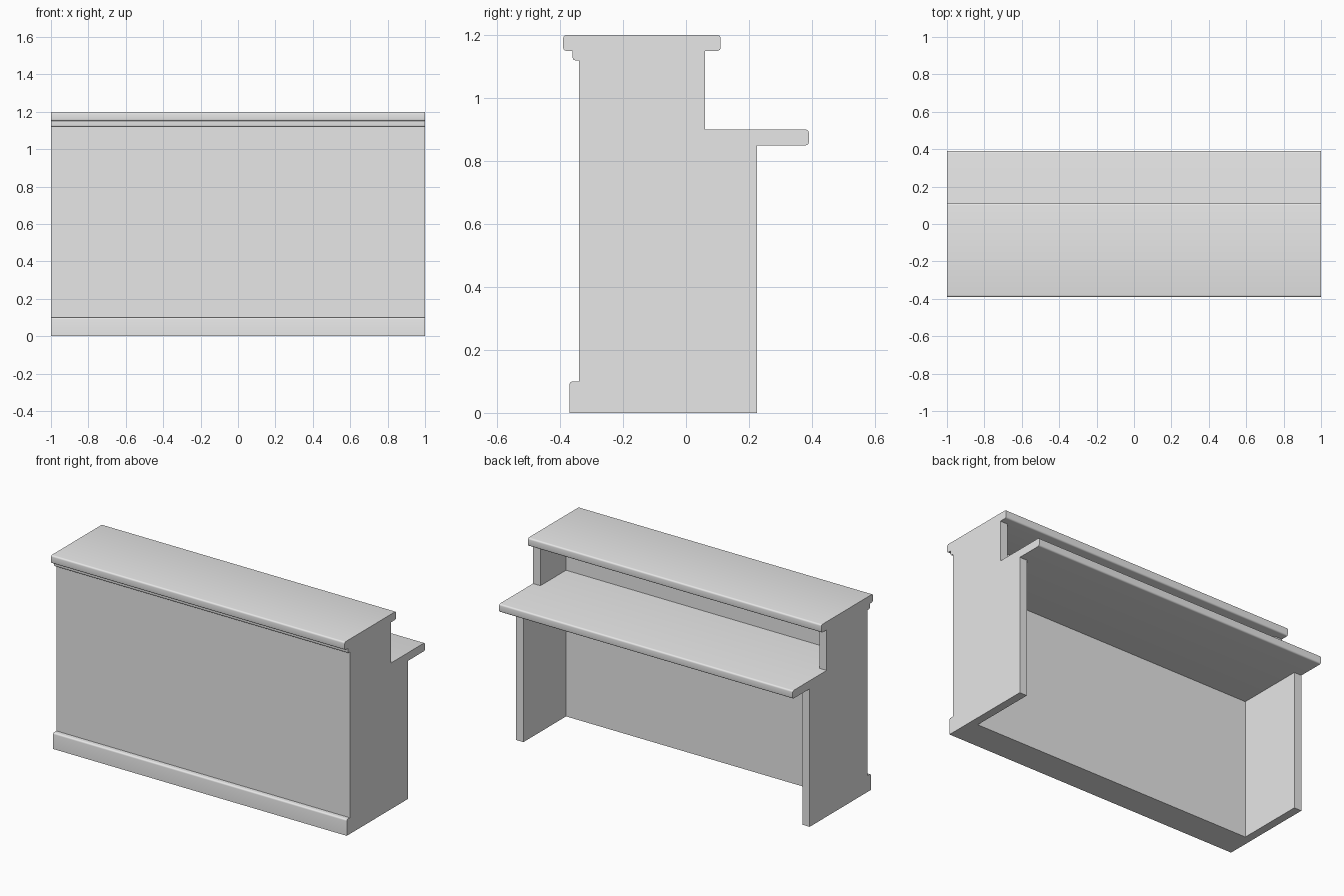
import bpy
import bmesh

cube = bpy.data.objects.get("Cube")
if cube:
    bpy.data.objects.remove(cube, do_unlink=True)

grey = bpy.data.materials.new("plain_grey")
grey.use_nodes = True
colour = (0.8, 0.8, 0.8, 1)
grey.diffuse_color = colour
grey.node_tree.nodes["Principled BSDF"].inputs["Base Color"].default_value = colour

HALF = 1.0     # half the counter length
PANEL = 0.05   # end panel thickness
WALL = -0.19   # inner face of the front wall


def make_object(name, bm):
    bmesh.ops.recalc_face_normals(bm, faces=bm.faces)
    mesh = bpy.data.meshes.new(name)
    bm.to_mesh(mesh)
    bm.free()
    mesh.materials.append(grey)
    obj = bpy.data.objects.new(name, mesh)
    bpy.context.collection.objects.link(obj)
    bpy.ops.object.select_all(action="DESELECT")
    bpy.context.view_layer.objects.active = obj
    obj.select_set(True)
    bpy.ops.object.shade_smooth_by_angle(angle=0.6)
    return obj


def extrude(name, profile, x0, x1, rounded=(), radius=0.01):
    """Extrude a (y, z) profile along x; round the listed profile corners."""
    bm = bmesh.new()
    face = bm.faces.new([bm.verts.new((x0, y, z)) for y, z in profile])
    out = bmesh.ops.extrude_face_region(bm, geom=[face])
    moved = [g for g in out["geom"] if isinstance(g, bmesh.types.BMVert)]
    bmesh.ops.translate(bm, vec=(x1 - x0, 0, 0), verts=moved)
    corners = [profile[i] for i in rounded]
    edges = []
    for e in bm.edges:
        a, b = (v.co for v in e.verts)
        if abs(a.x - b.x) > 0.001 and any(
                abs(a.y - y) + abs(a.z - z) < 0.001 for y, z in corners):
            edges.append(e)
    if edges:
        bmesh.ops.bevel(bm, geom=edges, offset=radius, segments=4,
                        profile=0.5, affect="EDGES")
    return make_object(name, bm)


def rect(y0, y1, z0, z1):
    return [(y0, z0), (y1, z0), (y1, z1), (y0, z1)]


# Front wall and its mouldings
extrude("front_wall", rect(-0.34, WALL, 0, 1.15), -HALF, HALF)
extrude("skirting_board", rect(-0.37, -0.34, 0, 0.10), -HALF, HALF, [3])
extrude("cornice_strip", rect(-0.36, -0.34, 1.12, 1.15), -HALF, HALF, [0], 0.008)

# Stepped end panels
step = [(WALL, 0), (0.225, 0), (0.225, 0.85), (0.06, 0.85), (0.06, 1.15), (WALL, 1.15)]
for side, x0 in (("left", HALF - PANEL), ("right", -HALF)):
    extrude(side + "_end_panel", step, x0, x0 + PANEL)

# Work surface and raised counter top
extrude("work_surface", rect(WALL, 0.39, 0.85, 0.90), -HALF, HALF, [1, 2])
extrude("counter_top", rect(-0.39, 0.11, 1.15, 1.20), -HALF, HALF, [0, 1, 2, 3])
